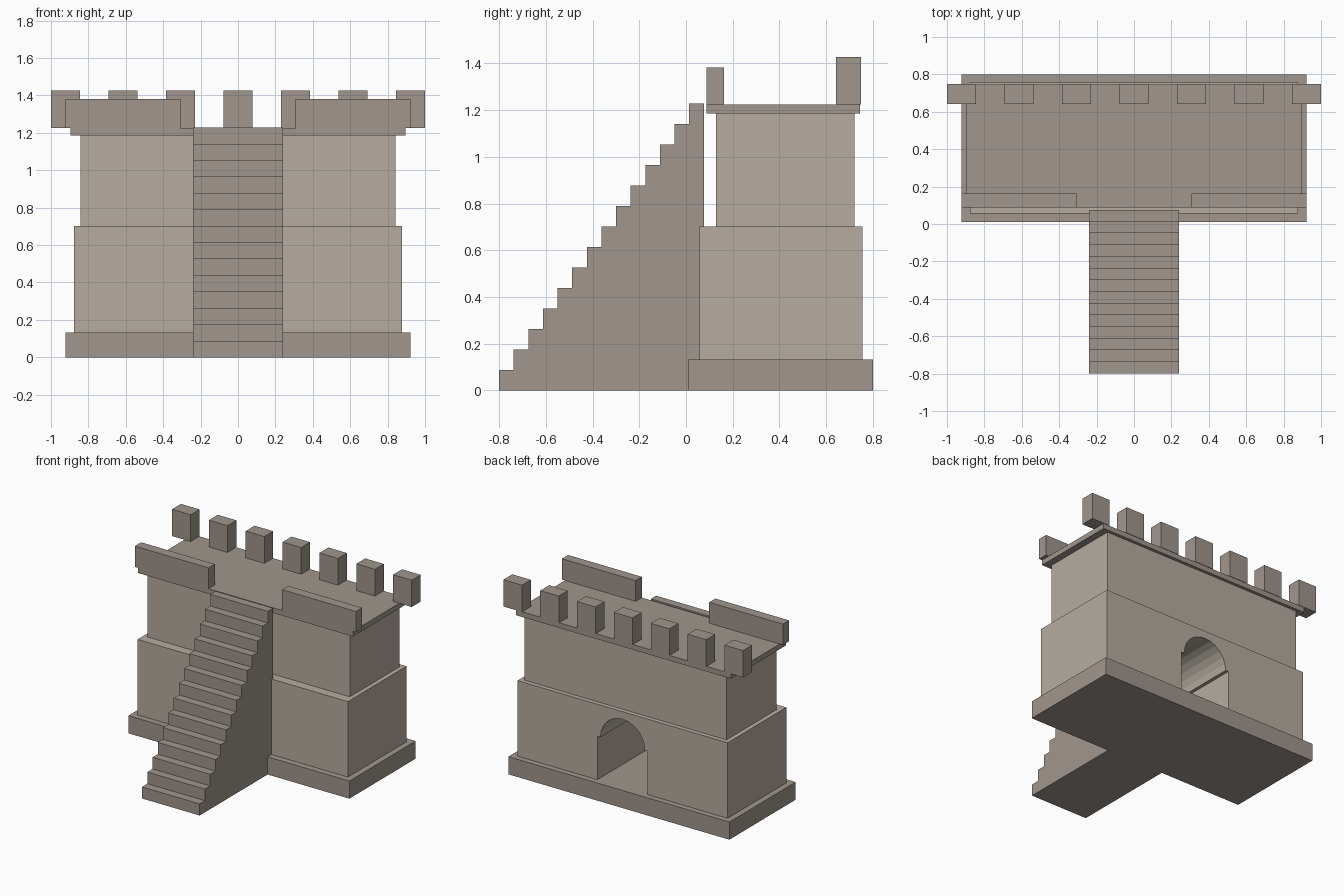
import bpy, bmesh
from math import sin, cos, pi
from mathutils import Vector

if "Cube" in bpy.data.objects:
    bpy.data.objects.remove(bpy.data.objects["Cube"])


def stone(name, rgb):
    mat = bpy.data.materials.new(name)
    mat.diffuse_color = (*rgb, 1)
    mat.use_nodes = True
    mat.node_tree.nodes["Principled BSDF"].inputs["Base Color"].default_value = mat.diffuse_color
    return mat


WALL = stone("light_stone", (0.465, 0.413, 0.355))
TRIM = stone("dark_stone", (0.351, 0.305, 0.266))


def extrude_profile(name, points, direction, mat=TRIM):
    """Solid made by sweeping a flat outline along a vector."""
    bm = bmesh.new()
    face = bm.faces.new([bm.verts.new(p) for p in points])
    swept = bmesh.ops.extrude_face_region(bm, geom=[face], use_keep_orig=True)
    moved = [g for g in swept["geom"] if isinstance(g, bmesh.types.BMVert)]
    bmesh.ops.translate(bm, verts=moved, vec=Vector(direction))
    bmesh.ops.recalc_face_normals(bm, faces=bm.faces)
    mesh = bpy.data.meshes.new(name)
    bm.to_mesh(mesh)
    bm.free()
    mesh.materials.append(mat)
    obj = bpy.data.objects.new(name, mesh)
    bpy.context.collection.objects.link(obj)
    return obj


def box(name, x0, x1, y0, y1, z0, z1, mat=TRIM):
    base = [(x0, y0, z0), (x1, y0, z0), (x1, y1, z0), (x0, y1, z0)]
    return extrude_profile(name, base, (0, 0, z1 - z0), mat)


# Plinth, upper wall and roof deck
PLINTH, DECK = 0.133, 1.225
box("plinth", -0.922, 0.922, 0.01, 0.8, 0, PLINTH)
box("upper_wall", -0.843, 0.843, 0.128, 0.722, 0.702, 1.186, WALL)
box("roof_deck", -0.896, 0.896, 0.088, 0.745, 1.186, DECK)

# Lower wall with an arched passage; the arch is a little narrower than the jambs
W, JAMB, R, SPRING, SIDES = 0.877, 0.21, 0.185, 0.46, 12
arch = [(-R * cos(pi * i / SIDES), SPRING + R * sin(pi * i / SIDES))
        for i in range(SIDES + 1)]
outline = ([(-W, 0.702), (-W, PLINTH), (-JAMB, PLINTH), (-JAMB, SPRING)] + arch
           + [(JAMB, SPRING), (JAMB, PLINTH), (W, PLINTH), (W, 0.702)])
extrude_profile("lower_wall", [(x, 0.057, z) for x, z in outline], (0, 0.699, 0), WALL)

# Solid staircase swept from its stepped side profile
STEPS, Y0, Y1, TOP = 14, -0.8, 0.076, 1.229
run, rise = (Y1 - Y0) / STEPS, TOP / STEPS
steps = [(-0.24, Y1, 0), (-0.24, Y0, 0)]
for i in range(STEPS):
    steps.append((-0.24, Y0 + i * run, (i + 1) * rise))
    steps.append((-0.24, Y0 + (i + 1) * run, (i + 1) * rise))
extrude_profile("staircase", steps, (0.48, 0, 0))

# Front parapets either side of the stairs
for side, x0 in (("left", -0.922), ("right", 0.307)):
    box("front_parapet_" + side, x0, x0 + 0.615, 0.088, 0.162, DECK, 1.382)

# Row of merlons along the back
for i in range(7):
    x = (i - 3) * 0.3075
    box(f"merlon_{i + 1}", x - 0.0775, x + 0.0775, 0.642, 0.748, DECK, 1.427)
